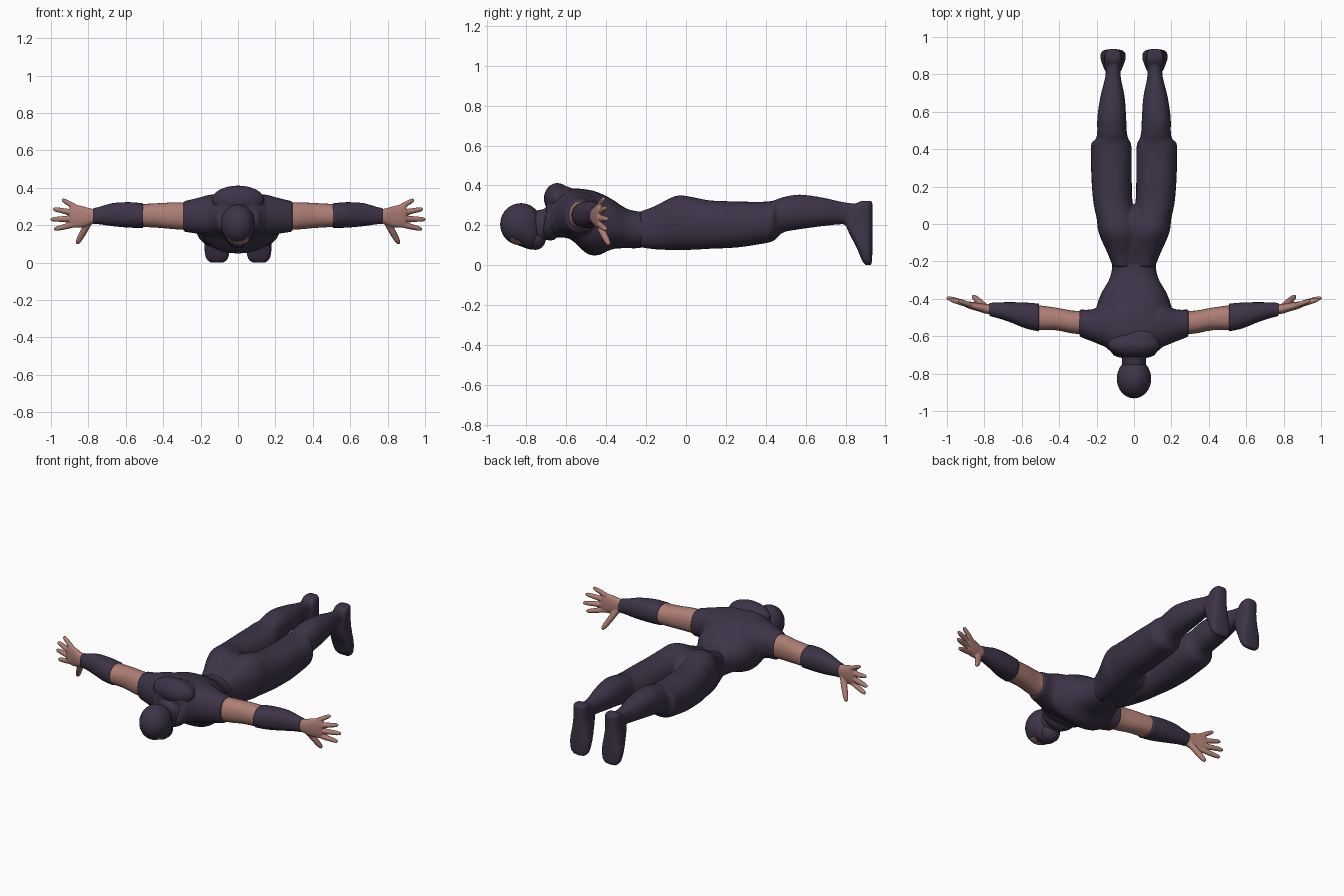
import bpy, bmesh, math
from mathutils import Vector

X, Y, Z = Vector((1, 0, 0)), Vector((0, 1, 0)), Vector((0, 0, 1))


def material(name, rgb):
    m = bpy.data.materials.new(name)
    m.diffuse_color = (*rgb, 1)
    return m


CLOTH = material("dark_cloth", (0.047, 0.034, 0.065))
SKIN = material("skin", (0.42, 0.21, 0.175))


def spline(rows, steps):
    """Catmull-Rom interpolation of number rows."""
    out = []
    for i in range(len(rows) - 1):
        a, b, c, d = (rows[max(0, min(len(rows) - 1, i + k))] for k in (-1, 0, 1, 2))
        for s in range(steps):
            t = s / steps
            out.append([0.5 * (2 * q + (r - p) * t + (2 * p - 5 * q + 4 * r - w) * t * t
                               + (3 * q - p - 3 * r + w) * t ** 3)
                        for p, q, r, w in zip(a, b, c, d)])
    return out + [list(rows[-1])]


def loft(bm, rings, u, v, n=28, power=0.9):
    """Closed skin through (centre, radius_u, radius_v) rings."""
    loops = []
    for c, ru, rv in rings:
        loop = []
        for k in range(n):
            a = 2 * math.pi * k / n
            ca, sa = math.cos(a), math.sin(a)
            loop.append(bm.verts.new(
                Vector(c) + u * ru * math.copysign(abs(ca) ** power, ca)
                + v * rv * math.copysign(abs(sa) ** power, sa)))
        loops.append(loop)
    for a, b in zip(loops, loops[1:]):
        for k in range(n):
            bm.faces.new((a[k], a[(k + 1) % n], b[(k + 1) % n], b[k]))
    bm.faces.new(loops[0])
    bm.faces.new(loops[-1])


def along_y(bm, rows, steps=4):
    # rows: y, x min, x max, z min, z max
    loft(bm, [(((x0 + x1) / 2, y, (z0 + z1) / 2), (x1 - x0) / 2, (z1 - z0) / 2)
              for y, x0, x1, z0, z1 in spline(rows, steps)], X, Z)


def along_x(bm, rows, steps=4):
    # rows: x, y min, y max, z min, z max
    loft(bm, [((x, (y0 + y1) / 2, (z0 + z1) / 2), (y1 - y0) / 2, (z1 - z0) / 2)
              for x, y0, y1, z0, z1 in spline(rows, steps)], Y, Z)


def ball(bm, c, r):
    res = bmesh.ops.create_uvsphere(bm, u_segments=32, v_segments=20, radius=1)
    for vert in res["verts"]:
        vert.co = Vector(c) + Vector([p * q for p, q in zip(vert.co, r)])


def finger(bm, p, q, r):
    p, q = Vector(p), Vector(q)
    d = (q - p).normalized()
    u = d.cross(Y).normalized()
    loft(bm, [(p.lerp(q, t), r * k, r * k) for t, k in
              ((0, 1), (0.45, 1), (0.8, 0.85), (0.94, 0.65), (1, 0.25))],
         u, d.cross(u), 12, 1)


def finish(bm, name, mat, mirror=False, voxel=0, smooth=3):
    bmesh.ops.recalc_face_normals(bm, faces=bm.faces)
    me = bpy.data.meshes.new(name)
    bm.to_mesh(me)
    bm.free()
    ob = bpy.data.objects.new(name, me)
    bpy.context.collection.objects.link(ob)
    me.materials.append(mat)
    me.polygons.foreach_set("use_smooth", [True] * len(me.polygons))
    if mirror:
        ob.modifiers.new("Mirror", 'MIRROR').use_mirror_merge = False
    if voxel:
        m = ob.modifiers.new("Blend", 'REMESH')
        m.mode, m.voxel_size, m.use_smooth_shade = 'VOXEL', voxel, True
        s = ob.modifiers.new("Smooth", 'SMOOTH')
        s.factor, s.iterations = 0.5, smooth
    return ob


# Shirt: chest, shoulders with short sleeves, neck and hood folds
bm = bmesh.new()
along_y(bm, [(-0.70, -0.10, 0.10, 0.15, 0.34), (-0.65, -0.16, 0.16, 0.14, 0.37),
             (-0.58, -0.205, 0.205, 0.13, 0.385), (-0.50, -0.21, 0.21, 0.06, 0.38),
             (-0.44, -0.20, 0.20, 0.05, 0.365), (-0.37, -0.175, 0.175, 0.08, 0.33),
             (-0.30, -0.135, 0.135, 0.085, 0.285), (-0.24, -0.118, 0.118, 0.085, 0.27),
             (-0.17, -0.12, 0.12, 0.10, 0.27)])
for s in (-1, 1):
    along_x(bm, [(s * 0.04, -0.67, -0.42, 0.14, 0.37), (s * 0.14, -0.66, -0.42, 0.14, 0.365),
                 (s * 0.22, -0.63, -0.455, 0.155, 0.345),
                 (s * 0.292, -0.602, -0.457, 0.165, 0.328)])
along_y(bm, [(-0.80, -0.065, 0.065, 0.11, 0.27), (-0.72, -0.065, 0.065, 0.12, 0.28),
             (-0.62, -0.08, 0.08, 0.15, 0.31)])
finish(bm, "shirt", CLOTH, voxel=0.009)

# Bunched hood behind the neck and collar roll around it
bm = bmesh.new()
ball(bm, (0, -0.645, 0.335), (0.142, 0.068, 0.077))
ball(bm, (0.03, -0.60, 0.335), (0.10, 0.05, 0.06))
N = 32
ring = []
for k in range(N):
    a = 2 * math.pi * k / N
    ca, sa = math.cos(a), math.sin(a)
    rad = Vector((ca, 0, sa))
    c = Vector((0.09 * ca, -0.665 + 0.015 * sa, 0.245 + 0.085 * sa))
    ring.append([bm.verts.new(c + rad * 0.038 * math.cos(b) + Y * 0.042 * math.sin(b))
                 for b in (2 * math.pi * j / 12 for j in range(12))])
for k in range(N):
    for j in range(12):
        p, q = ring[k], ring[(k + 1) % N]
        bm.faces.new((p[j], p[(j + 1) % 12], q[(j + 1) % 12], q[j]))
finish(bm, "hood", CLOTH, voxel=0.009)

# Trousers: hips, legs and boots blended together
bm = bmesh.new()
along_y(bm, [(-0.23, 0.0, 0.112, 0.09, 0.27), (-0.16, -0.01, 0.14, 0.08, 0.295),
             (-0.05, -0.03, 0.188, 0.075, 0.348), (0.03, -0.01, 0.20, 0.077, 0.342),
             (0.12, 0.008, 0.218, 0.082, 0.325), (0.25, 0.012, 0.228, 0.088, 0.32),
             (0.37, 0.012, 0.23, 0.105, 0.318), (0.43, 0.016, 0.228, 0.118, 0.322),
             (0.455, 0.03, 0.205, 0.135, 0.33), (0.49, 0.038, 0.197, 0.165, 0.342),
             (0.57, 0.042, 0.196, 0.18, 0.354), (0.68, 0.05, 0.18, 0.195, 0.34),
             (0.78, 0.07, 0.155, 0.205, 0.318), (0.84, 0.073, 0.15, 0.20, 0.31),
             (0.90, 0.075, 0.147, 0.20, 0.31)])
# rows: z, y min, y max, half width
foot = [(0.0, 0.90, 0.928, 0.035), (0.025, 0.882, 0.933, 0.06), (0.09, 0.855, 0.935, 0.068),
        (0.16, 0.818, 0.935, 0.058), (0.22, 0.80, 0.935, 0.05), (0.28, 0.83, 0.935, 0.047),
        (0.31, 0.855, 0.935, 0.043), (0.322, 0.88, 0.93, 0.033)]
loft(bm, [((0.112, (a + b) / 2, z), w, (b - a) / 2) for z, a, b, w in spline(foot, 3)],
     X, Y, 28, 0.7)
# Hip filler across the middle
along_y(bm, [(-0.22, -0.11, 0.11, 0.095, 0.265), (-0.13, -0.145, 0.145, 0.085, 0.30),
             (-0.03, -0.15, 0.15, 0.085, 0.33), (0.05, -0.12, 0.12, 0.10, 0.31),
             (0.10, -0.06, 0.06, 0.14, 0.25)])
finish(bm, "trousers", CLOTH, mirror=True, voxel=0.008, smooth=2)

# Masked head with a strip of bare skin at the eyes
bm = bmesh.new()
ball(bm, (0, -0.828, 0.205), (0.092, 0.104, 0.106))
for vert in bm.verts:
    # Pull the jaw toward the chin
    if vert.co.z < 0.2 and vert.co.y > -0.84:
        t = (0.2 - vert.co.z) / 0.1
        vert.co.y += 0.035 * min(1, t)
        vert.co.z -= 0.022 * t * min(1, (vert.co.y + 0.84) / 0.06)
bmesh.ops.subdivide_edges(bm, edges=bm.edges, cuts=1, use_grid_fill=True)
head = finish(bm, "head", CLOTH)
head.data.materials.append(SKIN)
for p in head.data.polygons:
    c = p.center
    if -0.878 < c.y < -0.832 and c.z < 0.14 and abs(c.x) < 0.056:
        p.material_index = 1
bm = bmesh.new()
ball(bm, (0, -0.755, 0.135), (0.06, 0.052, 0.058))
finish(bm, "jaw", CLOTH)

# Bare elbows
bm = bmesh.new()
along_x(bm, [(0.26, -0.59, -0.465, 0.175, 0.32), (0.33, -0.585, -0.463, 0.178, 0.322),
             (0.42, -0.568, -0.447, 0.186, 0.318), (0.53, -0.568, -0.432, 0.192, 0.312)])
finish(bm, "elbow", SKIN, mirror=True)

# Forearm wraps
bm = bmesh.new()
along_x(bm, [(0.508, -0.574, -0.426, 0.186, 0.317), (0.58, -0.558, -0.42, 0.187, 0.323),
             (0.67, -0.522, -0.418, 0.195, 0.318), (0.74, -0.50, -0.42, 0.205, 0.298),
             (0.772, -0.492, -0.422, 0.206, 0.292)])
finish(bm, "forearm_wrap", CLOTH, mirror=True)

# Open hands with spread fingers
bm = bmesh.new()
along_x(bm, [(0.745, -0.485, -0.43, 0.215, 0.283), (0.79, -0.48, -0.428, 0.203, 0.29),
             (0.83, -0.468, -0.422, 0.19, 0.302), (0.875, -0.455, -0.415, 0.187, 0.31),
             (0.90, -0.445, -0.415, 0.198, 0.302)])
for base, tip, r in (((0.86, -0.437, 0.292), (0.942, -0.41, 0.338), 0.0145),
                     ((0.87, -0.435, 0.265), (0.99, -0.402, 0.287), 0.0155),
                     ((0.87, -0.435, 0.235), (1.003, -0.393, 0.231), 0.016),
                     ((0.87, -0.435, 0.205), (0.985, -0.40, 0.178), 0.0155),
                     ((0.795, -0.445, 0.22), (0.862, -0.385, 0.10), 0.0185)):
    finger(bm, base, tip, r)
finish(bm, "hand", SKIN, mirror=True, voxel=0.0045, smooth=2)
